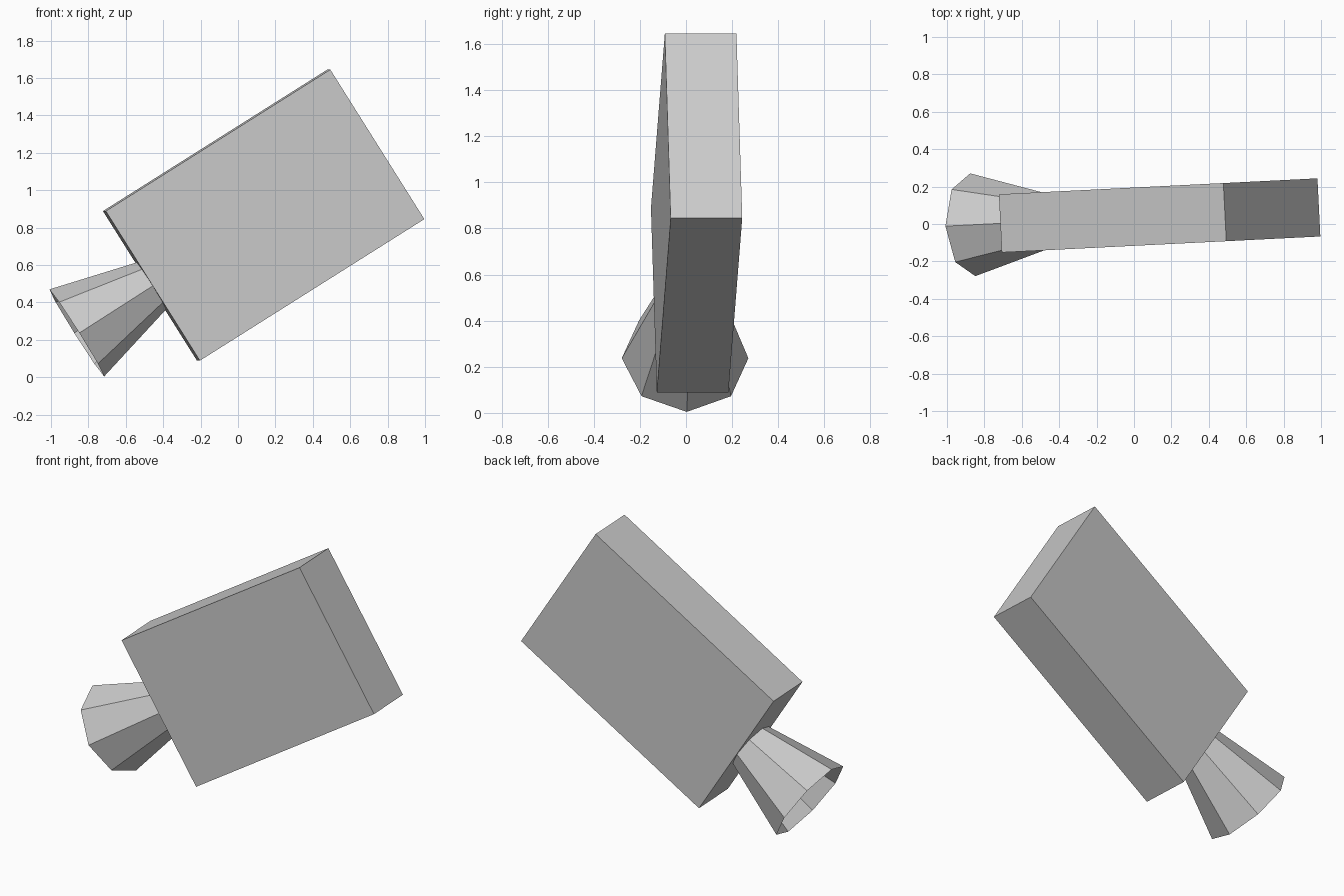
import bpy, bmesh
from math import radians
from mathutils import Matrix

if "Cube" in bpy.data.objects:
    bpy.data.objects.remove(bpy.data.objects["Cube"])

LENGTH, DEPTH, HEIGHT = 1.42, 0.311, 0.945
HORN = 0.472

# Whole model is pitched up and turned slightly
frame = (Matrix.Translation((0.137, 0.046, 0.867))
         @ Matrix.Rotation(radians(2.87), 4, 'Z')
         @ Matrix.Rotation(radians(-32.2), 4, 'Y'))


def add_part(name, bm):
    mesh = bpy.data.meshes.new(name)
    bm.to_mesh(mesh)
    bm.free()
    obj = bpy.data.objects.new(name, mesh)
    obj.matrix_world = frame
    bpy.context.collection.objects.link(obj)


# Flat rectangular body
bm = bmesh.new()
bmesh.ops.create_cube(bm, size=1, matrix=Matrix.Diagonal((LENGTH, DEPTH, HEIGHT, 1)))
add_part("body", bm)

# Open eight-sided hood flaring from the end of the body
bm = bmesh.new()
bmesh.ops.create_cone(
    bm, cap_ends=False, segments=8, radius1=0.275, radius2=0.148, depth=HORN,
    matrix=Matrix.Translation((-LENGTH / 2 - HORN / 2, 0, 0))
    @ Matrix.Rotation(radians(90), 4, 'Y'))
add_part("lens_hood", bm)
